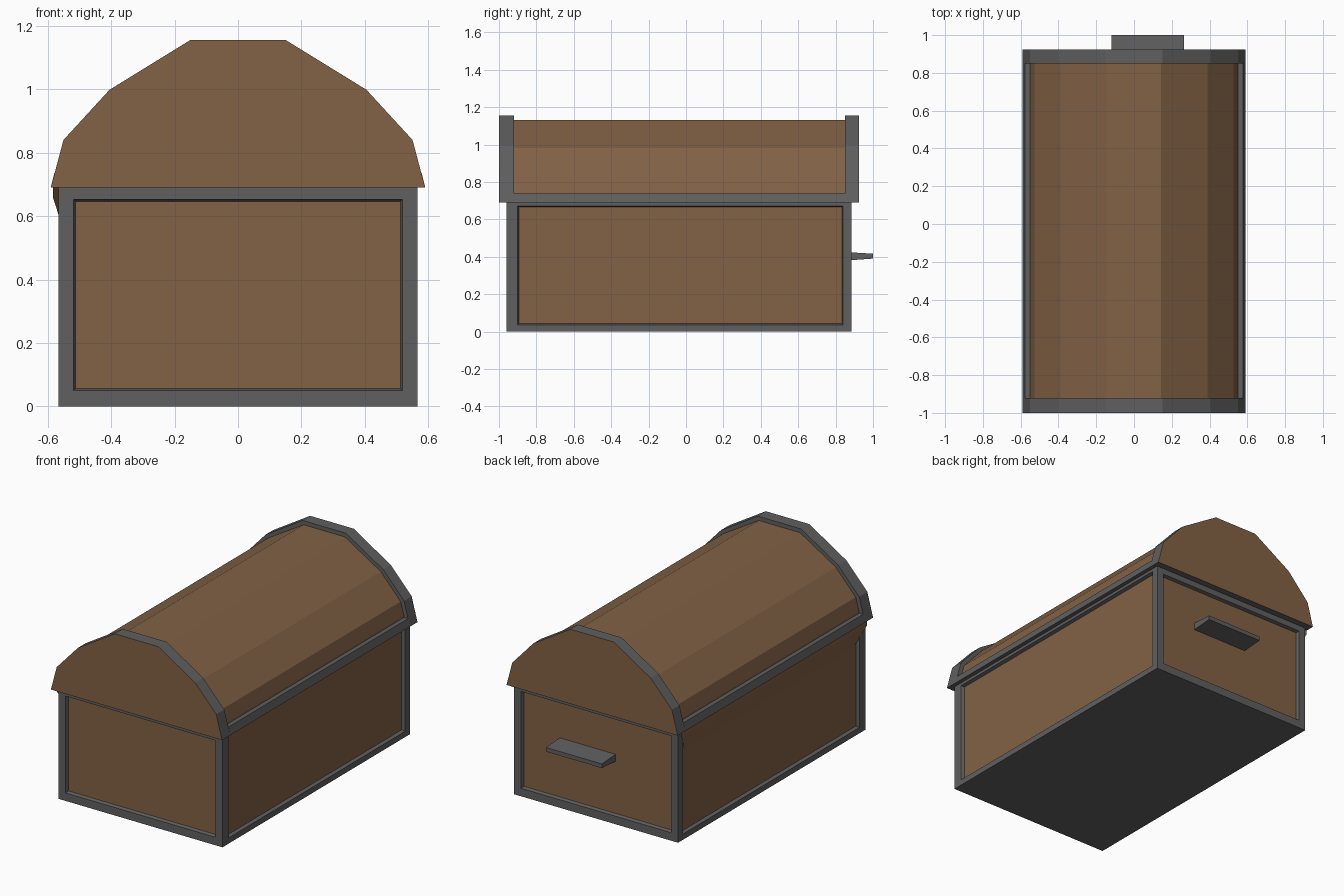
import bpy, bmesh
from mathutils import Vector

if "Cube" in bpy.data.objects:
    bpy.data.objects.remove(bpy.data.objects["Cube"])


def material(name, rgb):
    m = bpy.data.materials.new(name)
    m.diffuse_color = (*rgb, 1)
    m.use_nodes = True
    m.node_tree.nodes["Principled BSDF"].inputs["Base Color"].default_value = m.diffuse_color
    return m


WOOD = material("brown wood", (0.225, 0.122, 0.06))
IRON = material("dark grey iron", (0.115, 0.115, 0.118))


def finish(name, bm, mats):
    bmesh.ops.recalc_face_normals(bm, faces=bm.faces)
    me = bpy.data.meshes.new(name)
    bm.to_mesh(me)
    bm.free()
    for m in mats:
        me.materials.append(m)
    ob = bpy.data.objects.new(name, me)
    bpy.context.collection.objects.link(ob)
    return ob


def prism(name, profile, y0, y1, mats, rule=None):
    """Extrude an (x, z) profile along y; rule(face) gives the material index."""
    bm = bmesh.new()
    face = bm.faces.new([bm.verts.new((x, y0, z)) for x, z in profile])
    ext = bmesh.ops.extrude_face_region(bm, geom=[face])["geom"]
    for v in ext:
        if isinstance(v, bmesh.types.BMVert):
            v.co.y = y1
    bmesh.ops.recalc_face_normals(bm, faces=bm.faces)
    if rule:
        for f in bm.faces:
            f.material_index = rule(f)
    return finish(name, bm, mats)


def mirrored(half):
    return half + [(-x, z) for x, z in reversed(half)]


# chest body: iron frame with recessed wooden panels on all four sides
X, Y0, Y1, H = 0.565, -0.96, 0.885, 0.69
bm = bmesh.new()
bmesh.ops.create_cube(bm, size=1)
for v in bm.verts:
    v.co = Vector((X if v.co.x > 0 else -X, Y1 if v.co.y > 0 else Y0, H if v.co.z > 0 else 0))
bm.normal_update()
for f in [f for f in bm.faces if abs(f.normal.z) < 0.5]:
    side = abs(f.normal.x) > 0.5
    bmesh.ops.inset_region(bm, faces=[f], thickness=0.045)
    for v in f.verts:
        top = v.co.z > H / 2
        if side:
            v.co.y = Y1 - 0.045 if v.co.y > 0 else Y0 + 0.06
            v.co.z = H - 0.018 if top else 0.036
        else:
            v.co.x = 0.518 if v.co.x > 0 else -0.518
            v.co.z = 0.653 if top else 0.05
    bm.normal_update()
    bmesh.ops.inset_region(bm, faces=[f], thickness=0.009, depth=-0.02)
    f.material_index = 1
finish("chest_body", bm, [IRON, WOOD])

# sloping wooden lip under the lid on the left side
bm = bmesh.new()
rows = [(-0.545, 0.54, 0.09), (-0.583, 0.658, 0.01), (-0.583, 0.69, 0.01), (-0.545, 0.69, 0.09)]
ends = [[bm.verts.new((x, y, z)) for x, z, y in
         [(x, z, Y0 + i if s < 0 else Y1 - i) for x, z, i in rows]] for s in (-1, 1)]
bm.faces.new(ends[0])
bm.faces.new(ends[1])
for i in range(4):
    j = (i + 1) % 4
    bm.faces.new((ends[0][i], ends[0][j], ends[1][j], ends[1][i]))
finish("left_lip", bm, [WOOD])

# lid end arches: wooden outer face, iron rim
arch = mirrored([(0.59, 0.69), (0.55, 0.84), (0.405, 0.998), (0.15, 1.155)])
prism("lid_front_arch", arch, -1.0, -0.92, [IRON, WOOD], lambda f: int(f.normal.y < -0.9))
prism("lid_back_arch", arch, 0.85, 0.925, [IRON, WOOD], lambda f: int(f.normal.y > 0.9))

# wooden barrel of the lid
barrel = mirrored([(0.557, 0.70), (0.548, 0.75), (0.526, 0.83), (0.39, 0.98), (0.142, 1.13)])
prism("lid_barrel", barrel, -0.92, 0.85, [WOOD])

# iron rails along the lid's lower edges, and its underside
for s, n in ((1, "right"), (-1, "left")):
    rail = [(s * 0.53, 0.69), (s * 0.59, 0.69), (s * 0.578, 0.738), (s * 0.53, 0.738)]
    prism("lid_rail_" + n, rail, -0.92, 0.85, [IRON])

# tapering handle on the back
bm = bmesh.new()
bmesh.ops.create_cube(bm, size=1)
for v in bm.verts:
    out, up = v.co.y > 0, v.co.z > 0
    v.co = Vector((0.265 if v.co.x > 0 else -0.12, 1.0 if out else 0.86,
                   (0.416 if up else 0.39) if out else (0.425 if up else 0.38)))
finish("back_handle", bm, [IRON])
